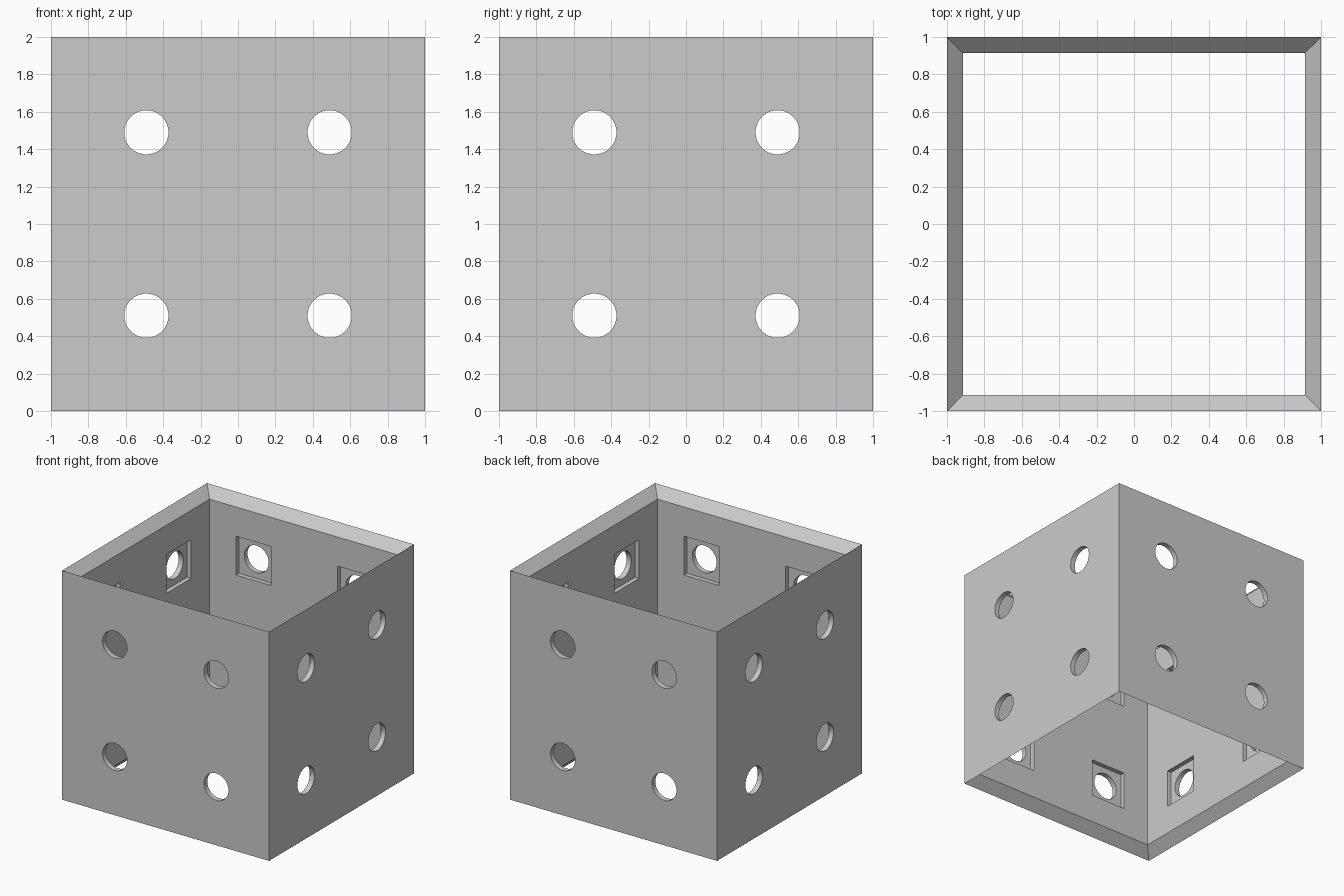
import bpy, bmesh
from math import pi
from mathutils import Matrix, Vector

if "Cube" in bpy.data.objects:
    bpy.data.objects.remove(bpy.data.objects["Cube"])

WALL = 0.085       # wall thickness, also the 45 degree mitre size
DEPTH = 0.04       # recess depth
RECESS = 0.34      # recess side
RADIUS = 0.118     # hole radius
OFFSET = 0.49      # hole distance from the wall centre

grey = bpy.data.materials.new("plain grey")
grey.use_nodes = True
colour = (0.6, 0.6, 0.6, 1)
grey.diffuse_color = colour
grey.node_tree.nodes["Principled BSDF"].inputs["Base Color"].default_value = colour


def make_object(name, bm):
    bmesh.ops.recalc_face_normals(bm, faces=bm.faces)
    mesh = bpy.data.meshes.new(name)
    bm.to_mesh(mesh)
    bm.free()
    mesh.materials.append(grey)
    obj = bpy.data.objects.new(name, mesh)
    bpy.context.collection.objects.link(obj)
    return obj


def wall_places():
    """Matrices at every hole centre, local z pointing out of the wall."""
    for side in range(4):
        turn = Matrix.Rotation(side * pi / 2, 4, "Z")
        for x in (-OFFSET, OFFSET):
            for z in (1 - OFFSET, 1 + OFFSET):
                yield turn @ Matrix.Translation((x, -1, z)) @ Matrix.Rotation(pi / 2, 4, "X")


# Open square frame with inward-sloping top and bottom rims
bm = bmesh.new()
inner = 1 - WALL
rings = []
for half, z in ((1, 0), (1, 2), (inner, 2 - WALL), (inner, WALL)):
    rings.append([bm.verts.new((sx * half, sy * half, z))
                  for sx, sy in ((-1, -1), (1, -1), (1, 1), (-1, 1))])
for i, ring in enumerate(rings):
    following = rings[(i + 1) % len(rings)]
    for k in range(4):
        n = (k + 1) % 4
        bm.faces.new((ring[k], ring[n], following[n], following[k]))
frame = make_object("box_frame", bm)

# Square recesses on the inside of each wall
bm = bmesh.new()
for place in wall_places():
    middle = Matrix.Translation((0, 0, -WALL))
    size = Matrix.Diagonal((RECESS, RECESS, 2 * DEPTH, 1))
    bmesh.ops.create_cube(bm, size=1, matrix=place @ middle @ size)
recess_cutter = make_object("recess_cutter", bm)

# Round holes through each wall
bm = bmesh.new()
for place in wall_places():
    bmesh.ops.create_cone(bm, cap_ends=True, segments=64, radius1=RADIUS,
                          radius2=RADIUS, depth=4 * WALL, matrix=place)
hole_cutter = make_object("hole_cutter", bm)

# Cut, then remove the cutters
bpy.context.view_layer.objects.active = frame
frame.select_set(True)
for cutter in (recess_cutter, hole_cutter):
    cutter.hide_render = True
    cut = frame.modifiers.new(cutter.name, "BOOLEAN")
    cut.operation = "DIFFERENCE"
    cut.solver = "EXACT"
    cut.object = cutter
    bpy.ops.object.modifier_apply(modifier=cut.name)
    bpy.data.objects.remove(cutter)

bpy.ops.object.select_all(action="DESELECT")
frame.select_set(True)
bpy.ops.object.shade_smooth_by_angle(angle=pi / 6)
